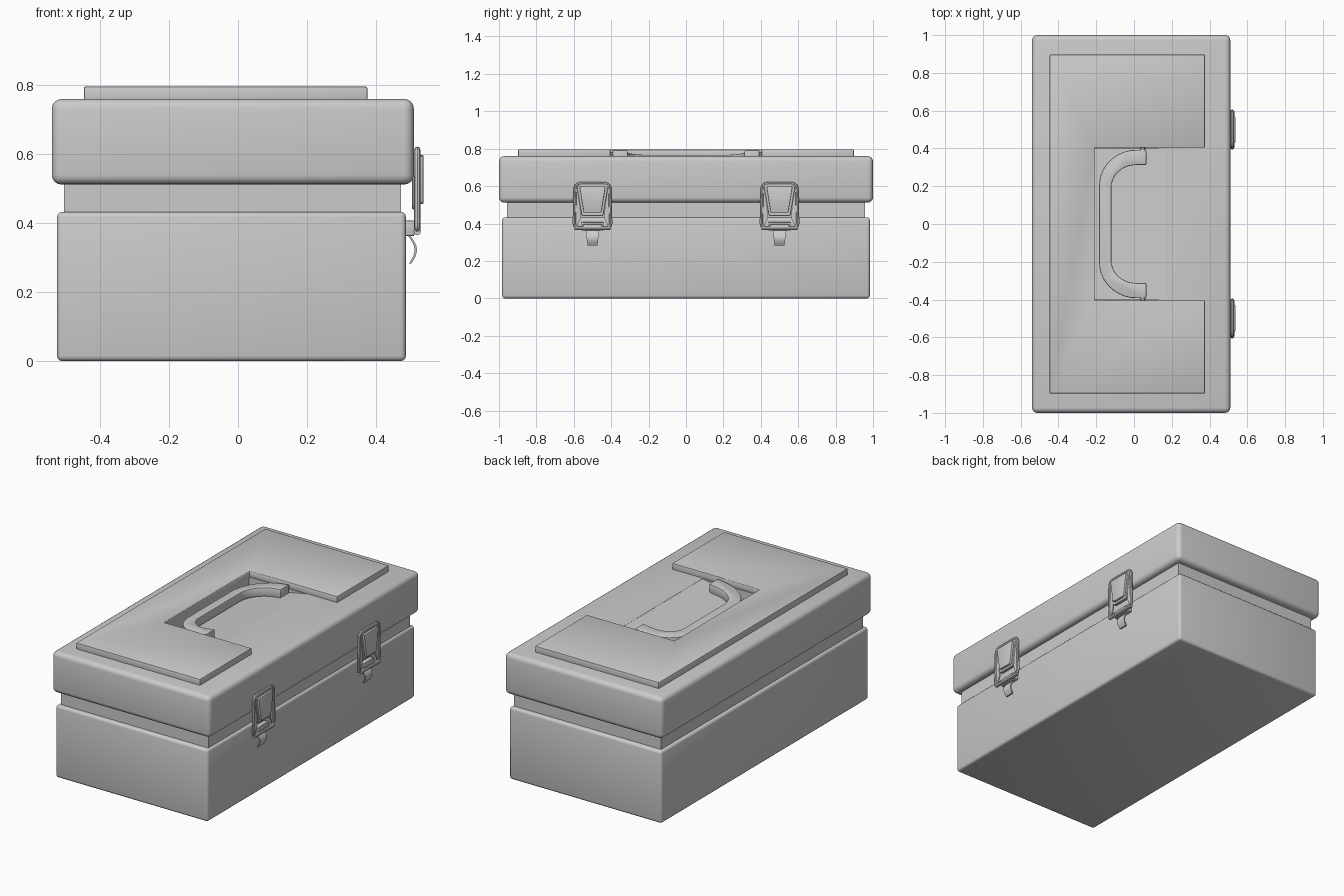
import bpy, bmesh
from math import sin, cos, pi, radians
from mathutils import Vector

if "Cube" in bpy.data.objects:
    bpy.data.objects.remove(bpy.data.objects["Cube"], do_unlink=True)

grey = bpy.data.materials.new("plain_grey")
grey.use_nodes = True
grey.diffuse_color = (0.6, 0.6, 0.6, 1)
grey.node_tree.nodes["Principled BSDF"].inputs["Base Color"].default_value = (0.6, 0.6, 0.6, 1)


def finish(name, bm, bevel=0.0, segments=3):
    """Bevel the sharp edges, make the object and shade it."""
    bmesh.ops.recalc_face_normals(bm, faces=bm.faces)
    if bevel:
        sharp = [e for e in bm.edges if e.calc_face_angle(0) > radians(40)]
        bmesh.ops.bevel(bm, geom=sharp, offset=bevel, segments=segments,
                        profile=0.5, affect='EDGES', clamp_overlap=True)
    mesh = bpy.data.meshes.new(name)
    bm.to_mesh(mesh)
    bm.free()
    mesh.materials.append(grey)
    ob = bpy.data.objects.new(name, mesh)
    bpy.context.collection.objects.link(ob)
    smooth(ob)
    return ob


def smooth(ob):
    bpy.ops.object.select_all(action='DESELECT')
    ob.select_set(True)
    bpy.context.view_layer.objects.active = ob
    bpy.ops.object.shade_smooth_by_angle(angle=radians(35))


def prism(name, outline, direction, bevel=0.0, segments=3):
    """Extrude a closed 3D outline along a direction."""
    bm = bmesh.new()
    face = bm.faces.new([bm.verts.new(p) for p in outline])
    new = bmesh.ops.extrude_face_region(bm, geom=[face])["geom"]
    verts = [v for v in new if isinstance(v, bmesh.types.BMVert)]
    bmesh.ops.translate(bm, verts=verts, vec=direction)
    return finish(name, bm, bevel, segments)


def box(name, x0, x1, y0, y1, z0, z1, bevel=0.0, segments=3):
    outline = [(x0, y0, z0), (x1, y0, z0), (x1, y1, z0), (x0, y1, z0)]
    return prism(name, outline, (0, 0, z1 - z0), bevel, segments)


def wire(name, points, radius, closed=True):
    """Round bar through the given points."""
    curve = bpy.data.curves.new(name, 'CURVE')
    curve.dimensions = '3D'
    curve.bevel_depth = radius
    curve.bevel_resolution = 2
    curve.use_fill_caps = True
    spline = curve.splines.new('POLY')
    spline.points.add(len(points) - 1)
    for sp, p in zip(spline.points, points):
        sp.co = (*p, 1)
    spline.use_cyclic_u = closed
    ob = bpy.data.objects.new(name, curve)
    bpy.context.collection.objects.link(ob)
    curve.materials.append(grey)
    bpy.ops.object.select_all(action='DESELECT')
    ob.select_set(True)
    bpy.context.view_layer.objects.active = ob
    bpy.ops.object.convert(target='MESH')
    smooth(bpy.context.object)


def rounded(corners, r, steps=5):
    """Round the corners of a closed 3D outline."""
    pts = []
    for i, c in enumerate(corners):
        c = Vector(c)
        a = c + (Vector(corners[i - 1]) - c).normalized() * r
        b = c + (Vector(corners[(i + 1) % len(corners)]) - c).normalized() * r
        for k in range(steps + 1):
            t = k / steps
            pts.append(a * (1 - t) ** 2 + c * 2 * t * (1 - t) + b * t * t)
    return pts


# Box body, neck and lid
box("body", -0.525, 0.487, -0.983, 0.983, 0, 0.433, 0.015)
box("neck", -0.505, 0.473, -0.957, 0.957, 0.42, 0.53)
lid = box("lid", -0.54, 0.51, -1, 1, 0.512, 0.76, 0.028, 4)

# Sloping handle recess cut into the lid
cutter = prism("recess_cutter", [(-0.208, -0.4, 0.69), (0.17, -0.4, 0.759),
                                 (0.17, -0.4, 0.85), (-0.208, -0.4, 0.85)], (0, 0.8, 0))
cutter.hide_render = True
mod = lid.modifiers.new("recess", 'BOOLEAN')
mod.object = cutter
mod.operation = 'DIFFERENCE'
mod.solver = 'EXACT'
bpy.context.view_layer.objects.active = lid
bpy.ops.object.modifier_apply(modifier="recess")
bpy.data.objects.remove(cutter, do_unlink=True)
smooth(lid)

# Raised C-shaped panel around the recess
half = [(-0.208, 0.405), (0.375, 0.405), (0.375, 0.897), (-0.447, 0.897)]
panel = half + [(x, -y) for x, y in reversed(half)]
prism("top_panel", [(x, y, 0.75) for x, y in panel], (0, 0, 0.046), 0.004, 2)


# Folded carrying handle, lying on the recess slope
def handle_side(edge_y, edge_x, rx, ry, steps=10):
    """Half outline: straight end, then an elliptical corner."""
    pts = [(0.065, edge_y)]
    for i in range(steps + 1):
        a = pi / 2 * i / steps
        pts.append((edge_x + rx - rx * sin(a), edge_y - ry + ry * cos(a)))
    return pts


outer = handle_side(0.393, -0.185, 0.2, 0.19)
inner = handle_side(0.312, -0.12, 0.13, 0.12)
loop = outer + [(x, -y) for x, y in reversed(outer)]
loop += [(x, -y) for x, y in inner] + list(reversed(inner))
prism("handle", [(x, y, 0.729 + 0.13 * x) for x, y in loop], (0, 0, 0.054), 0.006, 2)
for s in (-1, 1):
    wire("handle_pin", [(0.047, s * 0.38, 0.768), (0.047, s * 0.41, 0.768)], 0.014, False)


# Two draw latches on the +x face
for cy in (-0.5, 0.5):
    def mirrored(side, x):
        return [(x, cy + y, z) for y, z in side] + [(x, cy - y, z) for y, z in reversed(side)]

    # Wire bail
    wire("latch_bail", rounded(mirrored([(0.092, 0.613), (0.098, 0.375)], 0.52), 0.03), 0.009)
    # Catch plate on the lid, with a raised centre
    catch = rounded(mirrored([(0.086, 0.608), (0.058, 0.44)], 0.505), 0.012, 3)
    prism("latch_catch", catch, (0.02, 0, 0), 0.003, 1)
    centre = rounded(mirrored([(0.07, 0.598), (0.046, 0.455)], 0.52), 0.01, 3)
    prism("latch_catch_centre", centre, (0.018, 0, 0), 0.004, 2)
    # Side straps running down to the hinge
    for s in (-1, 1):
        strap = [(0.514, cy + s * y, z) for y, z in
                 [(0.09, 0.6), (0.075, 0.6), (0.062, 0.43), (0.085, 0.38), (0.1, 0.38)]]
        prism("latch_strap", strap, (0.008, 0, 0))
    # Hinge bracket, lever bar and pin
    box("latch_bracket", 0.475, 0.512, cy - 0.06, cy + 0.06, 0.362, 0.408, 0.005, 2)
    box("latch_lever_bar", 0.505, 0.524, cy - 0.05, cy + 0.05, 0.38, 0.398, 0.003, 1)
    wire("latch_pin", [(0.52, cy - 0.095, 0.376), (0.52, cy + 0.095, 0.376)], 0.011, False)

    # Curved, tapered finger tab
    bm = bmesh.new()
    rows = []
    for i in range(9):
        t = i / 8
        x = 0.492 + 0.018 * sin(pi * t) + 0.004 * t
        w = 0.037 - 0.011 * t
        rows.append([bm.verts.new((x + d, cy + s * w, 0.365 - 0.082 * t))
                     for d, s in ((0, -1), (0, 1), (0.007, 1), (0.007, -1))])
    for a, b in zip(rows, rows[1:]):
        for k in range(4):
            bm.faces.new((a[k], a[(k + 1) % 4], b[(k + 1) % 4], b[k]))
    bm.faces.new(rows[0])
    bm.faces.new(rows[-1])
    finish("latch_finger_tab", bm)
